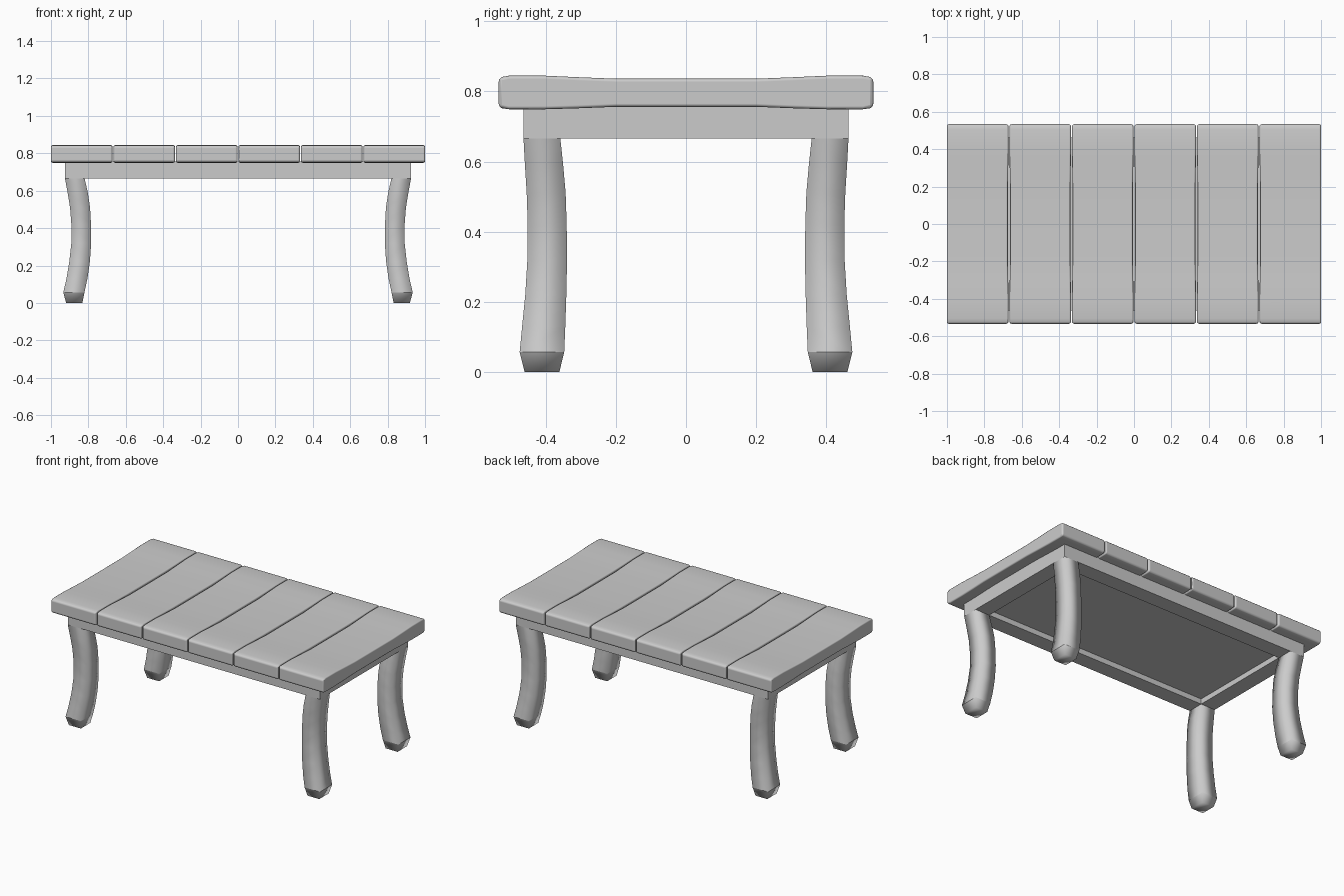
import bpy, bmesh, math

if "Cube" in bpy.data.objects:
    bpy.data.objects.remove(bpy.data.objects["Cube"])


def loft(name, rings, sx=1, sy=1, cap_start=True):
    """Skin a list of four-point rings and close the end(s)."""
    bm = bmesh.new()
    rows = [[bm.verts.new((x * sx, y * sy, z)) for x, y, z in r] for r in rings]
    for a, b in zip(rows, rows[1:]):
        for i in range(4):
            j = (i + 1) % 4
            bm.faces.new((a[i], a[j], b[j], b[i]))
    if cap_start:
        bm.faces.new(rows[0])
    bm.faces.new(rows[-1])
    bmesh.ops.recalc_face_normals(bm, faces=bm.faces)
    me = bpy.data.meshes.new(name)
    bm.to_mesh(me)
    bm.free()
    ob = bpy.data.objects.new(name, me)
    bpy.context.collection.objects.link(ob)
    return ob


def bevel(ob, width):
    m = ob.modifiers.new("soft_edges", 'BEVEL')
    m.width, m.segments = width, 2
    m.limit_method, m.angle_limit = 'ANGLE', math.radians(50)
    m.harden_normals = True


def box(name, x0, x1, y0, y1, z0, z1):
    return loft(name, [[(x0, y0, z), (x1, y0, z), (x1, y1, z), (x0, y1, z)]
                       for z in (z0, z1)])


# Planks: worn thinner and a little narrower in the middle, rounded at the ends
# y, half width, bottom z, top z
stations = [(0.534, 0.162, 0.757, 0.836), (0.525, 0.164, 0.752, 0.841),
            (0.505, 0.1645, 0.749, 0.8445), (0.40, 0.1645, 0.749, 0.8445),
            (0.30, 0.163, 0.752, 0.840), (0.20, 0.161, 0.756, 0.836)]
stations = [(-y, w, b, t) for y, w, b, t in stations] + stations[::-1]
for i in range(6):
    cx = (i - 2.5) * 0.3342
    rings = []
    for y, w, b, t in stations:
        lo = cx - (0.1645 if i == 0 else w)
        hi = cx + (0.1645 if i == 5 else w)
        rings.append([(lo, y, b), (hi, y, b), (hi, y, t), (lo, y, t)])
    plank = loft(f"plank_{i + 1}", rings)
    plank.data.shade_smooth()
    bevel(plank, 0.010)

# Apron frame and the flat panel closing its underside
X, Y, T, Z0, Z1 = 0.925, 0.463, 0.105, 0.665, 0.757
for s, side in ((-1, "front"), (1, "back")):
    box(f"{side}_rail", -X, X, *sorted((s * Y, s * (Y - T))), Z0, Z1)
for s, side in ((-1, "left"), (1, "right")):
    box(f"{side}_rail", *sorted((s * X, s * (X - T))), -Y + T, Y - T, Z0, Z1)
box("under_panel", -X + T, X - T, -Y + T, Y - T, 0.70, Z1)

# Curved legs: z, outer x, inner x, outer y, inner y
profile = [(0.665, 0.925, 0.820, 0.463, 0.358), (0.59, 0.911, 0.803, 0.459, 0.350),
           (0.51, 0.898, 0.791, 0.454, 0.343), (0.42, 0.891, 0.786, 0.451, 0.340),
           (0.32, 0.891, 0.785, 0.452, 0.339), (0.22, 0.902, 0.792, 0.458, 0.341),
           (0.13, 0.917, 0.805, 0.467, 0.344), (0.057, 0.934, 0.821, 0.474, 0.347),
           (0.0, 0.919, 0.832, 0.460, 0.361)]
rings = [[(a, c, z), (b, c, z), (b, d, z), (a, d, z)] for z, a, b, c, d in profile]
for sy, fb in ((-1, "front"), (1, "back")):
    for sx, lr in ((-1, "left"), (1, "right")):
        leg = loft(f"{fb}_{lr}_leg", rings, sx, sy, cap_start=False)
        # soft sides with a crisp line above the foot
        leg.data.shade_smooth()
        for e in leg.data.edges:
            if all(abs(leg.data.vertices[v].co.z - 0.057) < 1e-4 for v in e.vertices):
                e.use_edge_sharp = True
